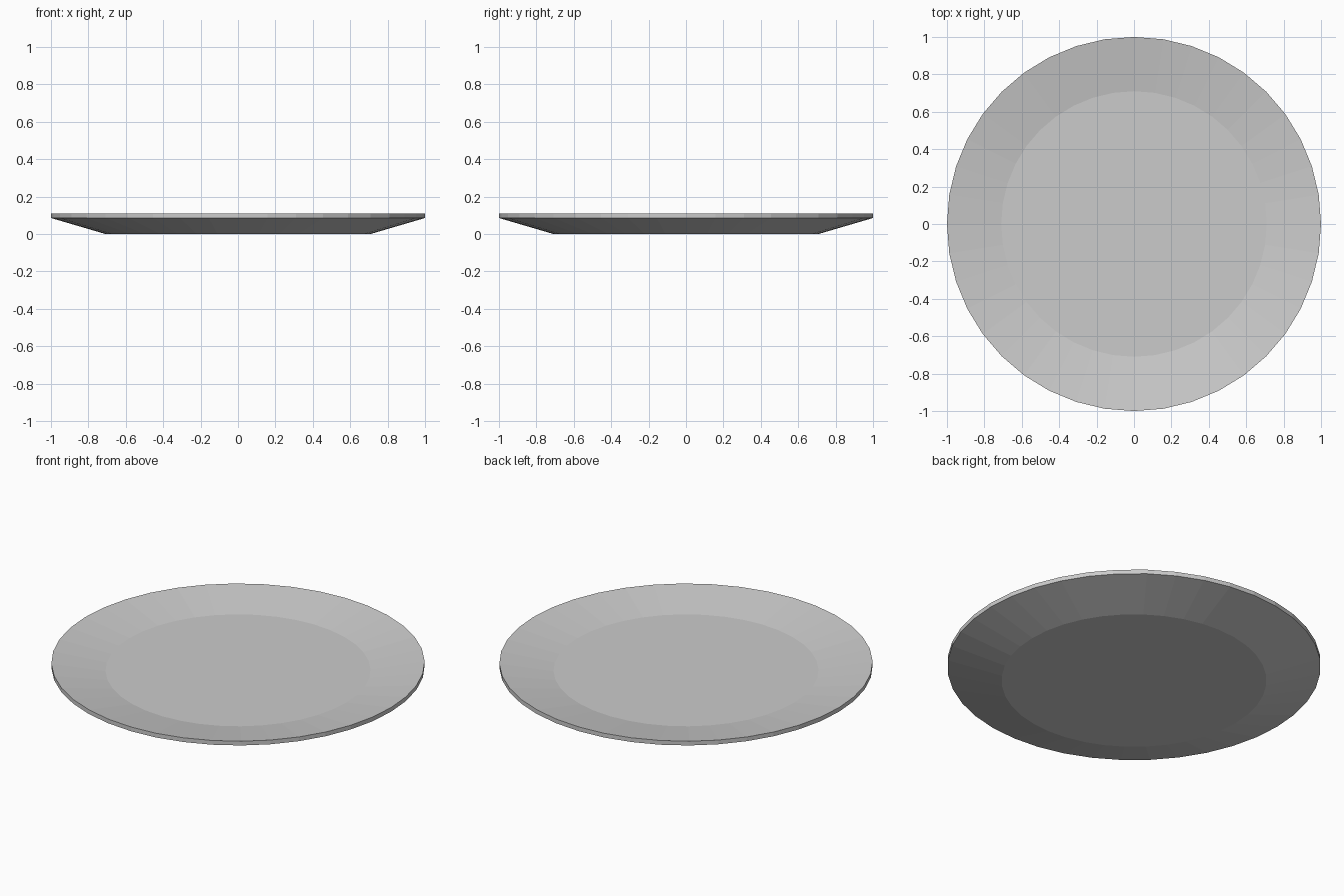
import bpy, bmesh
from math import cos, sin, tau

if "Cube" in bpy.data.objects:
    bpy.data.objects.remove(bpy.data.objects["Cube"])

SIDES = 40
# Plate profile from underside to well: (radius, height)
PROFILE = [(0.71, 0.0), (1.0, 0.085), (1.0, 0.11), (0.71, 0.063)]

bm = bmesh.new()
rings = [[bm.verts.new((r * cos(tau * i / SIDES), r * sin(tau * i / SIDES), z))
          for i in range(SIDES)] for r, z in PROFILE]

# Sloped underside, rim edge and sloped inner wall
for low, high in zip(rings, rings[1:]):
    for i in range(SIDES):
        j = (i + 1) % SIDES
        bm.faces.new((low[i], low[j], high[j], high[i]))

# Flat base and flat well
bm.faces.new(rings[0][::-1])
bm.faces.new(rings[-1])
bmesh.ops.recalc_face_normals(bm, faces=bm.faces)

mesh = bpy.data.meshes.new("plate")
bm.to_mesh(mesh)
bm.free()
plate = bpy.data.objects.new("plate", mesh)
bpy.context.collection.objects.link(plate)
